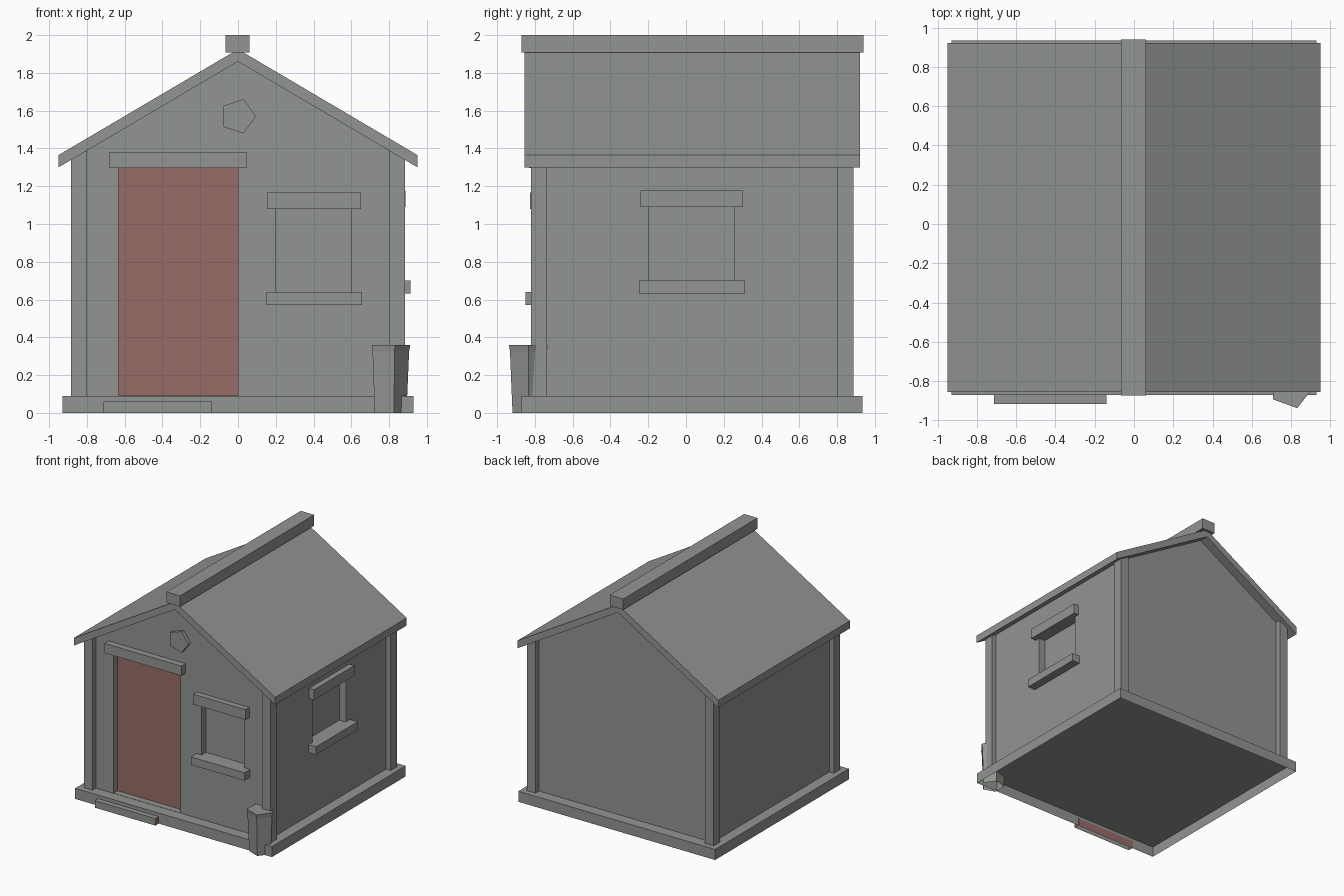
import bpy
import bmesh
from math import cos, sin, radians

if "Cube" in bpy.data.objects:
    bpy.data.objects.remove(bpy.data.objects["Cube"], do_unlink=True)


def material(name, rgb):
    m = bpy.data.materials.new(name)
    m.use_nodes = True
    m.diffuse_color = (*rgb, 1)
    m.node_tree.nodes["Principled BSDF"].inputs["Base Color"].default_value = (*rgb, 1)
    return m


GREY = material("stone grey", (0.285, 0.3, 0.28))
RED = material("door red", (0.315, 0.15, 0.138))


def loft(name, rings, mat=GREY, open_bottom=False):
    """Skin a stack of matching rings of points, capped at the ends."""
    bm = bmesh.new()
    rows = [[bm.verts.new(p) for p in ring] for ring in rings]
    if not open_bottom:
        bm.faces.new(rows[0])
    bm.faces.new(rows[-1])
    for a, b in zip(rows, rows[1:]):
        for i in range(len(a)):
            j = (i + 1) % len(a)
            bm.faces.new((a[i], a[j], b[j], b[i]))
    bmesh.ops.recalc_face_normals(bm, faces=bm.faces)
    me = bpy.data.meshes.new(name)
    bm.to_mesh(me)
    bm.free()
    me.materials.append(mat)
    ob = bpy.data.objects.new(name, me)
    bpy.context.collection.objects.link(ob)
    return ob


def box(name, x, y, z, mat=GREY, open_bottom=False):
    ring = [(x[0], y[0]), (x[1], y[0]), (x[1], y[1]), (x[0], y[1])]
    return loft(name, [[(*p, h) for p in ring] for h in z], mat, open_bottom)


def prism(name, profile, y0, y1):
    """Front (x, z) profile extruded in depth."""
    return loft(name, [[(x, y, z) for x, z in profile] for y in (y0, y1)])


def cut(target, x, y, z):
    cutter = box("cutter", x, y, z)
    cutter.hide_render = True
    mod = target.modifiers.new("opening", "BOOLEAN")
    mod.operation = "DIFFERENCE"
    mod.solver = "EXACT"
    mod.object = cutter
    bpy.context.view_layer.objects.active = target
    bpy.ops.object.modifier_apply(modifier=mod.name)
    bpy.data.objects.remove(cutter, do_unlink=True)


PEAK, SLOPE = 1.86, 0.589          # underside of the roof
FRONT, BACK, SIDE = -0.775, 0.84, 0.84
FLOOR = 0.09


def under_roof(x):
    return PEAK - SLOPE * abs(x)


# Foundation, hollow underneath, and gabled walls
box("foundation", (-0.93, 0.93), (-0.87, 0.935), (0, FLOOR), open_bottom=True)
eave = under_roof(SIDE) + 0.01
walls = prism("walls", [(-SIDE, FLOOR), (SIDE, FLOOR), (SIDE, eave), (0, PEAK + 0.01), (-SIDE, eave)],
              FRONT, BACK)

# Recessed door and windows
RECESS = 0.06
cut(walls, (-0.632, 0), (FRONT - 0.1, FRONT + RECESS), (FLOOR + 0.002, 1.31))
cut(walls, (0.2, 0.6), (FRONT - 0.1, FRONT + RECESS), (0.63, 1.09))
cut(walls, (SIDE - RECESS, SIDE + 0.1), (-0.195, 0.255), (0.69, 1.1))
box("door", (-0.632, 0), (FRONT + RECESS - 0.006, FRONT + RECESS + 0.001), (FLOOR + 0.002, 1.31), RED)

# Lintels and sills
box("door_lintel", (-0.68, 0.045), (-0.83, FRONT + 0.06), (1.297, 1.38))
box("front_window_lintel", (0.153, 0.65), (-0.825, FRONT + 0.06), (1.08, 1.167))
box("front_window_sill", (0.15, 0.657), (-0.85, FRONT + 0.06), (0.572, 0.64))
box("side_window_lintel", (SIDE - 0.06, 0.887), (-0.24, 0.303), (1.09, 1.177))
box("side_window_sill", (SIDE - 0.06, 0.912), (-0.25, 0.312), (0.632, 0.7))

# Corner posts with tops sloped to meet the roof
for sx, side in ((-1, "right"), (1, "left")):
    for y0, y1, end in ((-0.82, -0.737, "front"), (0.8, 0.887, "back")):
        xs = (sx * 0.8, sx * 0.883)
        prism(f"{end}_{side}_post",
              [(xs[0], FLOOR), (xs[1], FLOOR), (xs[1], under_roof(xs[1]) + 0.01),
               (xs[0], under_roof(xs[0]) + 0.01)], y0, y1)

# Roof and ridge beam
W, T = 0.95, 0.065
prism("roof", [(-W, 1.3), (0, PEAK), (W, 1.3), (W, 1.3 + T), (0, PEAK + T), (-W, 1.3 + T)],
      -0.855, 0.92)
box("ridge_beam", (-0.065, 0.062), (-0.872, 0.94), (1.908, 2))


def pentagon(cx, cy, r, turn):
    return [(cx + r * cos(radians(turn + 72 * i)), cy + r * sin(radians(turn + 72 * i)))
            for i in range(5)]


# Gable ornament
prism("gable_ornament", pentagon(0, 1.57, 0.095, 0), -0.805, FRONT + 0.02)

# Tapered corner planter with a flared rim, open underneath
loft("planter", [[(*p, z) for p in pentagon(0.8, -0.83, r, -74)]
                 for z, r in ((0, 0.092), (0.325, 0.106), (0.36, 0.112))], open_bottom=True)

# Doorstep, open underneath, with red ends and back
step = box("doorstep", (-0.713, -0.14), (-0.915, -0.862), (0, 0.06), open_bottom=True)
step.data.materials.append(RED)
for f in step.data.polygons:
    if abs(f.normal.x) > 0.5 or f.normal.y > 0.5:
        f.material_index = 1
